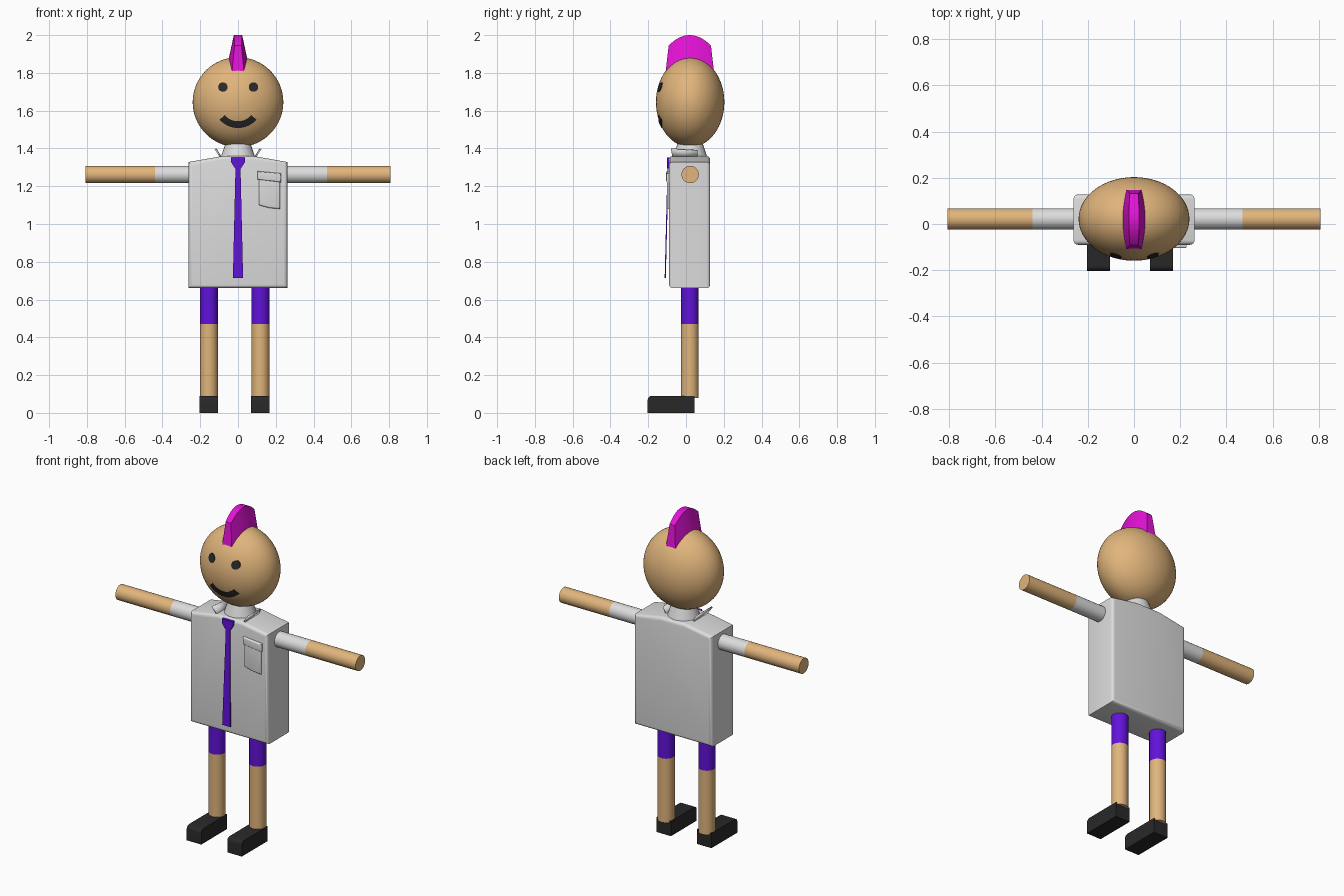
import bpy, bmesh, math
from mathutils import Vector

cube = bpy.data.objects.get("Cube")
if cube:
    bpy.data.objects.remove(cube, do_unlink=True)


def material(name, color):
    m = bpy.data.materials.new(name)
    m.use_nodes = True
    m.diffuse_color = (*color, 1)
    bsdf = next(n for n in m.node_tree.nodes if n.type == 'BSDF_PRINCIPLED')
    bsdf.inputs["Base Color"].default_value = (*color, 1)
    return m


SKIN = material("skin", (0.75, 0.46, 0.2))
WHITE = material("shirt white", (0.72, 0.72, 0.72))
PURPLE = material("purple", (0.12, 0.006, 0.7))
PINK = material("hair magenta", (0.78, 0.006, 0.68))
BLACK = material("black", (0.022, 0.022, 0.022))

HEAD = Vector((0, 0.022, 1.645))
RADII = Vector((0.24, 0.181, 0.238))


def finish(name, bm, mat, angle=35, bevel=0):
    """Turn a bmesh into a named, coloured, smooth-shaded object."""
    bmesh.ops.recalc_face_normals(bm, faces=bm.faces)
    if bevel:
        edges = [e for e in bm.edges if e.select]
        bmesh.ops.bevel(bm, geom=edges, offset=bevel, segments=4,
                        profile=0.5, affect='EDGES')
    me = bpy.data.meshes.new(name)
    bm.to_mesh(me)
    bm.free()
    me.materials.append(mat)
    ob = bpy.data.objects.new(name, me)
    bpy.context.collection.objects.link(ob)
    bpy.ops.object.select_all(action='DESELECT')
    ob.select_set(True)
    bpy.context.view_layer.objects.active = ob
    bpy.ops.object.shade_smooth_by_angle(angle=math.radians(angle))
    return ob


def tube(name, start, end, r1, r2, mat, flatten=1):
    """Capped cylinder or cone between two points."""
    a, b = Vector(start), Vector(end)
    bm = bmesh.new()
    bmesh.ops.create_cone(bm, cap_ends=True, segments=32, radius1=r1,
                          radius2=r2, depth=(b - a).length)
    turn = (b - a).to_track_quat('Z', 'Y')
    for v in bm.verts:
        v.co = turn @ v.co + (a + b) / 2
    return finish(name, bm, mat)


def prism(name, outline, y0, y1, mat, rims=(), bevel=0):
    """Extrude an x-z outline along y, rounding the chosen rims."""
    bm = bmesh.new()
    rings = [[bm.verts.new((x, y, z)) for x, z in outline] for y in (y0, y1)]
    for ring in rings:
        bm.faces.new(ring)
    n = len(outline)
    for i in range(n):
        j = (i + 1) % n
        bm.faces.new((rings[0][i], rings[0][j], rings[1][j], rings[1][i]))
    for e in bm.edges:
        ys = [v.co.y for v in e.verts]
        e.select = any(abs(ys[0] - r) + abs(ys[1] - r) < 1e-5 for r in rims)
    return finish(name, bm, mat, bevel=bevel)


def loft(name, sections, mat, caps=True, angle=35):
    """Skin a row of equal-sized point loops."""
    bm = bmesh.new()
    rows = [[bm.verts.new(p) for p in s] for s in sections]
    n = len(rows[0])
    for a, b in zip(rows, rows[1:]):
        for i in range(n):
            j = (i + 1) % n
            bm.faces.new((a[i], a[j], b[j], b[i]))
    if caps:
        bm.faces.new(rows[0])
        bm.faces.new(rows[-1])
    return finish(name, bm, mat, angle=angle)


def on_face(x, z, lift):
    """Point on the front of the head, raised by lift."""
    k = 1 - (x / RADII.x) ** 2 - ((z - HEAD.z) / RADII.z) ** 2
    return Vector((x, HEAD.y - RADII.y * math.sqrt(k) - lift, z))


# Head
bm = bmesh.new()
bmesh.ops.create_uvsphere(bm, u_segments=64, v_segments=32, radius=1)
for v in bm.verts:
    v.co = HEAD + v.co * RADII
finish("head", bm, SKIN, angle=60)

# Eyes
for side, x in (("right", -0.08), ("left", 0.082)):
    bm = bmesh.new()
    mid = bm.verts.new(on_face(x, 1.725, 0.004))
    ring = []
    for lift in (0.004, -0.004):
        ring.append([bm.verts.new(on_face(x + 0.025 * math.cos(t * math.tau / 24),
                                          1.725 + 0.025 * math.sin(t * math.tau / 24), lift))
                     for t in range(24)])
    for i in range(24):
        j = (i + 1) % 24
        bm.faces.new((mid, ring[0][i], ring[0][j]))
        bm.faces.new((ring[0][i], ring[1][i], ring[1][j], ring[0][j]))
    finish(side + "_eye", bm, BLACK)

# Smiling mouth, an arc wrapped on the face
sections = []
for i in range(25):
    t = math.radians(-49 + 98 * i / 24)
    pts = [(r * math.sin(t), 1.637 - r * math.cos(t)) for r in (0.093, 0.111, 0.129)]
    sections.append([on_face(x, z, 0.004) for x, z in pts]
                    + [on_face(x, z, -0.004) for x, z in reversed(pts)])
loft("mouth", sections, BLACK)

# Mohawk: wide on the scalp, narrow along an arched crest
sections = []
for i in range(21):
    t = -1 + i / 10
    bulge = 1 - t * t
    yb, yt = 0.02 + 0.128 * t, 0.02 + 0.112 * t
    low = HEAD.z + RADII.z * math.sqrt(1 - ((yb - HEAD.y) / RADII.y) ** 2) - 0.008
    high = 1.945 + 0.055 * bulge
    wb, wt = 0.032 + 0.017 * bulge, 0.018 + 0.004 * bulge
    sections.append([(-wb, yb, low), (wb, yb, low), (wt, yt, high), (-wt, yt, high)])
loft("mohawk", sections, PINK, angle=30)

# Shirt body with sloping shoulders
half = [(0.262, 0.66), (0.262, 1.328), (0.08, 1.36)]
outline = half + [(-x, z) for x, z in reversed(half)]
prism("shirt_body", outline, -0.09, 0.128, WHITE, rims=(-0.09, 0.128), bevel=0.02)

# Neck and collar flaps
tube("neck", (0, 0.022, 1.345), (0, 0.022, 1.45), 0.094, 0.058, WHITE)
for side, s in (("right", -1), ("left", 1)):
    bm = bmesh.new()
    inner = [(0.086, -0.07, 1.345), (0.12, -0.08, 1.398),
             (0.112, 0.06, 1.39), (0.086, 0.06, 1.345)]
    bm.faces.new([bm.verts.new((s * x, y, z)) for x, y, z in inner])
    flap = finish(side + "_collar_flap", bm, WHITE)
    thick = flap.modifiers.new("thickness", 'SOLIDIFY')
    thick.thickness = 0.008
    thick.offset = 0

# Shirt pocket and its flap
prism("pocket", [(0.11, 1.1), (0.165, 1.085), (0.222, 1.08), (0.222, 1.25), (0.11, 1.26)],
      -0.101, -0.08, WHITE, rims=(-0.101,), bevel=0.009)
prism("pocket_flap", [(0.104, 1.235), (0.228, 1.22), (0.228, 1.268), (0.104, 1.28)],
      -0.105, -0.08, WHITE, rims=(-0.105,), bevel=0.008)

# Tie: knot and a blade hanging slightly forward
prism("tie_knot", [(-0.037, 1.353), (-0.037, 1.328), (-0.016, 1.295),
                   (0.016, 1.295), (0.037, 1.328), (0.037, 1.353)], -0.101, -0.085, PURPLE)
loft("tie_blade", [[(-w, y, z), (w, y, z), (w, y + 0.006, z), (-w, y + 0.006, z)]
                   for w, y, z in ((0.013, -0.098, 1.31), (0.027, -0.113, 0.715))], PURPLE)

# Arms: sleeve then bare forearm
for side, s, cuff in (("right", -1, 0.44), ("left", 1, 0.47)):
    def at(x):
        return (s * x, 0.022, 1.262)
    tube(side + "_sleeve", at(0.24), at(cuff), 0.046, 0.046, WHITE)
    tube(side + "_forearm", at(cuff), at(0.808), 0.046, 0.046, SKIN)

# Legs and shoes
for side, x in (("right", -0.154), ("left", 0.119)):
    tube(side + "_shorts_leg", (x, 0.02, 0.47), (x, 0.02, 0.68), 0.047, 0.047, PURPLE)
    tube(side + "_lower_leg", (x, 0.02, 0.08), (x, 0.02, 0.47), 0.047, 0.047, SKIN)
    bm = bmesh.new()
    bmesh.ops.create_cube(bm, size=1)
    for v in bm.verts:
        v.co = (x + v.co.x * 0.098, -0.079 + v.co.y * 0.248, 0.045 + v.co.z * 0.09)
    for e in bm.edges:
        e.select = all(v.co.y < -0.1 and v.co.z > 0.05 for v in e.verts)
    finish(side + "_shoe", bm, BLACK, bevel=0.022)
